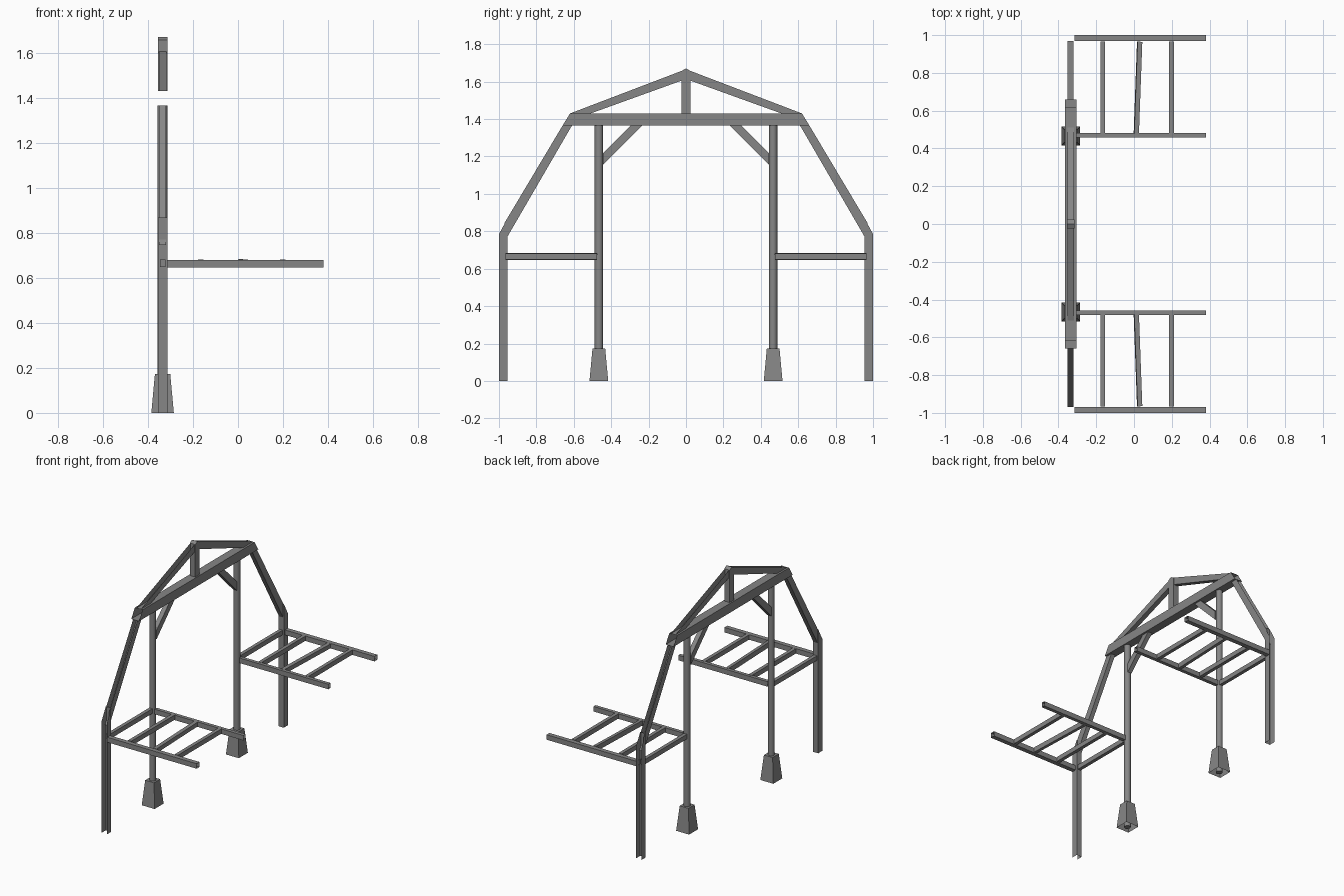
import bpy, bmesh, math
from mathutils import Matrix, Vector

cube = bpy.data.objects.get("Cube")
if cube:
    bpy.data.objects.remove(cube, do_unlink=True)

grey = bpy.data.materials.new("weathered_grey")
grey.use_nodes = True
tone = (0.24, 0.24, 0.24, 1)
grey.diffuse_color = tone
grey.node_tree.nodes["Principled BSDF"].inputs["Base Color"].default_value = tone

FRAME_X = -0.335


def finish(name, bm):
    mesh = bpy.data.meshes.new(name)
    bmesh.ops.recalc_face_normals(bm, faces=bm.faces)
    bm.to_mesh(mesh)
    bm.free()
    mesh.materials.append(grey)
    obj = bpy.data.objects.new(name, mesh)
    bpy.context.collection.objects.link(obj)
    return obj


def prism(name, profile, width, side=1, x=FRAME_X, open_edges=(), caps=True):
    """Sweep a y-z profile along x; open_edges leaves sides off to form channels."""
    bm = bmesh.new()
    ends = [[bm.verts.new((x + s * width / 2, y * side, z)) for y, z in profile]
            for s in (-1, 1)]
    n = len(profile)
    if caps:
        bm.faces.new(ends[0])
        bm.faces.new(ends[1])
    for i in range(n):
        if i not in open_edges:
            j = (i + 1) % n
            bm.faces.new((ends[0][i], ends[0][j], ends[1][j], ends[1][i]))
    return finish(name, bm)


def rect(y0, y1, z0, z1):
    return [(y0, z0), (y1, z0), (y1, z1), (y0, z1)]


def rung(name, side, x0, x1, roll=0):
    """Small joist between the inner and outer platform rails."""
    a, b = Vector((x0, 0.475 * side, 0.665)), Vector((x1, 0.965 * side, 0.665))
    bm = bmesh.new()
    bmesh.ops.create_cube(bm, size=1)
    d = b - a
    turn = Vector((0, side, 0)).rotation_difference(d.normalized()).to_matrix().to_4x4()
    size = Matrix.Diagonal((0.025, d.length, 0.033, 1))
    bm.transform(Matrix.Translation((a + b) / 2) @ turn @ Matrix.Rotation(roll, 4, "Y") @ size)
    return finish(name, bm)


# Tie beam: hollow with mitred open ends
prism("tie_beam", [(-0.66, 1.365), (0.66, 1.365), (0.62, 1.43), (-0.62, 1.43)],
      0.06, open_edges=(1, 3))

# Central king post with a peaked top
prism("king_post", [(-0.025, 1.43), (0.025, 1.43), (0.025, 1.657), (0, 1.67),
                    (-0.025, 1.657)], 0.042)

for side, label in ((-1, "front"), (1, "back")):
    # Outer post: channel open to the outside, top cut along the roof slope
    prism(label + "_outer_post", [(0.955, 0), (1.0, 0), (1.0, 0.785), (0.955, 0.868)],
          0.042, side, open_edges=(0, 1, 2))

    # Steep and shallow roof members: channels open upward
    prism(label + "_lower_rafter", [(0.97, 0.745), (0.61, 1.365), (0.66, 1.365), (0.97, 0.845)],
          0.032, side, open_edges=(1, 2, 3))
    prism(label + "_upper_rafter", [(0.51, 1.43), (0.025, 1.605), (0.025, 1.657), (0.62, 1.43)],
          0.034, side, open_edges=(1, 2, 3))

    # Knee brace
    prism(label + "_knee_brace", [(0.444, 1.155), (0.235, 1.365), (0.295, 1.365), (0.444, 1.218)],
          0.032, side)

    # Round inner post
    bm = bmesh.new()
    bmesh.ops.create_cone(bm, cap_ends=True, segments=16, radius1=0.022, radius2=0.022,
                          depth=1.365,
                          matrix=Matrix.Translation((FRAME_X, 0.466 * side, 1.365 / 2)))
    post = finish(label + "_inner_post", bm)
    bpy.ops.object.select_all(action="DESELECT")
    post.select_set(True)
    bpy.context.view_layer.objects.active = post
    bpy.ops.object.shade_smooth_by_angle(angle=math.radians(40))

    # Tapered square footing, open underneath
    bm = bmesh.new()
    root = math.sqrt(2)
    bmesh.ops.create_cone(bm, cap_ends=True, segments=4, radius1=0.05 * root,
                          radius2=0.034 * root, depth=0.173,
                          matrix=Matrix.Translation((FRAME_X, 0.466 * side, 0.0865))
                          @ Matrix.Rotation(math.pi / 4, 4, "Z"))
    base = [f for f in bm.faces if f.calc_center_median().z < 0.01]
    bmesh.ops.delete(bm, geom=base, context="FACES_ONLY")
    finish(label + "_footing", bm)

    # Platform rails: hollow with open ends
    prism(label + "_outer_rail", rect(0.968, 1.0, 0.645, 0.68), 0.695, side, 0.0325, caps=False)
    prism(label + "_inner_rail", rect(0.457, 0.482, 0.645, 0.68), 0.69, side, 0.035, caps=False)

    # Platform rungs, one of them slightly askew
    for i, (x0, x1, roll) in enumerate(((-0.335, -0.335, 0), (-0.165, -0.165, 0),
                                        (0.012, 0.03, 0.1), (0.198, 0.198, 0))):
        rung(f"{label}_rung_{i + 1}", side, x0, x1, roll)
